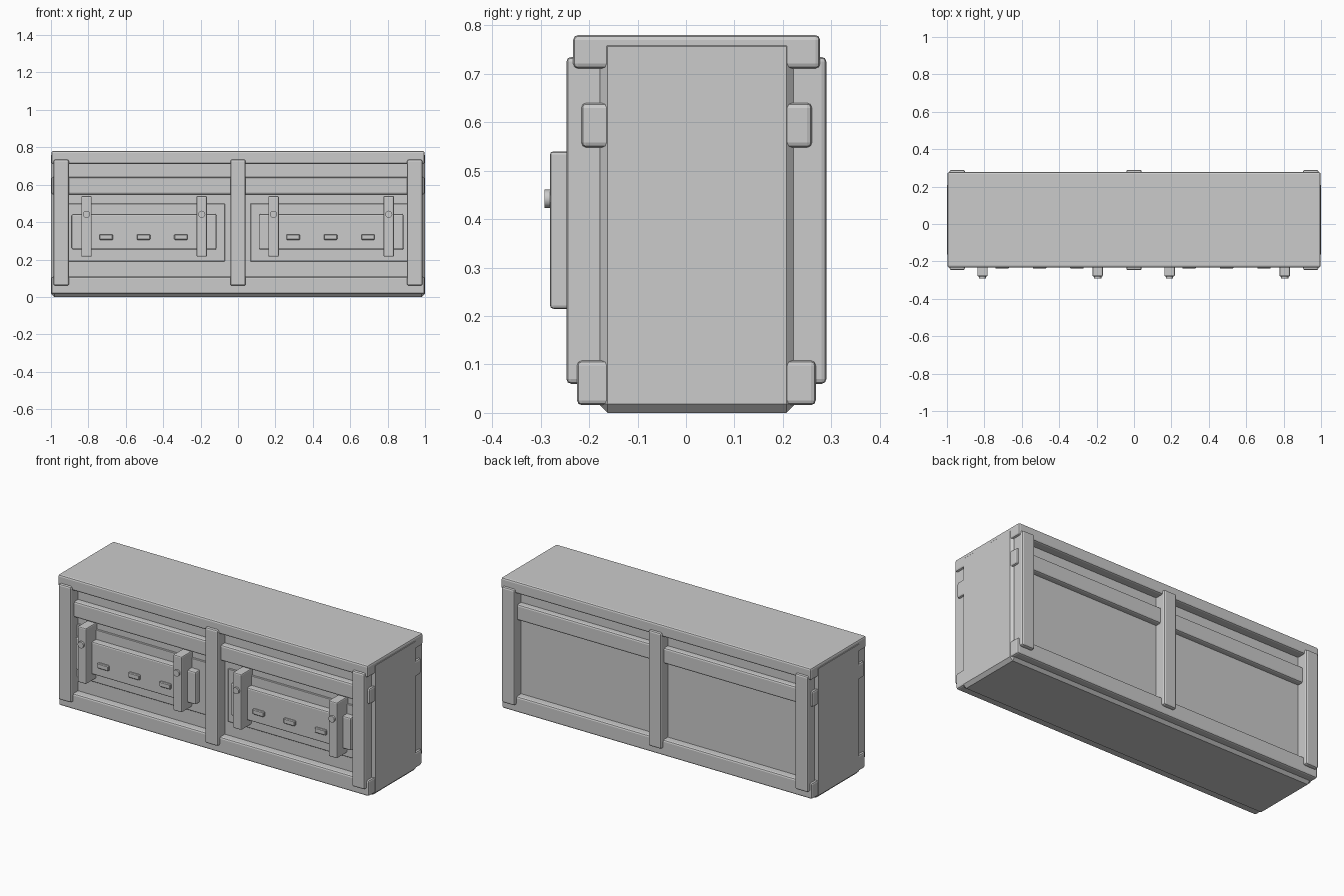
import bpy, math

if "Cube" in bpy.data.objects:
    bpy.data.objects.remove(bpy.data.objects["Cube"])


def box(name, x, y, z, bevel=0.01, segments=2):
    """Bevelled box from (min, max) ranges."""
    bpy.ops.mesh.primitive_cube_add(
        size=1, location=[(a + b) / 2 for a, b in (x, y, z)])
    ob = bpy.context.object
    ob.name = name
    ob.scale = [b - a for a, b in (x, y, z)]
    bpy.ops.object.transform_apply(location=False, rotation=False, scale=True)
    if bevel:
        m = ob.modifiers.new("Bevel", 'BEVEL')
        m.width = bevel
        m.segments = segments
    return ob


# Main body with chamfered edges
box("body", (-1, 1), (-0.18, 0.225), (0, 0.775), 0.018, 1)

# Horizontal bands wrapping front and back
X = (-0.998, 0.998)
box("top_slab", X, (-0.233, 0.277), (0.711, 0.78))
box("middle_rail", X, (-0.216, 0.26), (0.548, 0.64))
box("bottom_rail", X, (-0.225, 0.268), (0.016, 0.108))

# Upright posts, front and back
for i, cx in enumerate((-0.945, 0, 0.945)):
    span = (cx - 0.041, cx + 0.041)
    box(f"front_post_{i}", span, (-0.247, -0.17), (0.06, 0.735))
    box(f"back_post_{i}", span, (0.215, 0.29), (0.06, 0.735))

# Two identical latch assemblies on the front
for side, cx in (("left", -0.502), ("right", 0.498)):
    box(f"{side}_panel", (cx - 0.432, cx + 0.432), (-0.188, -0.15),
        (0.19, 0.5), 0.003, 1)
    box(f"{side}_plate", (cx - 0.387, cx + 0.387), (-0.226, -0.17),
        (0.253, 0.443), 0.008)
    # Raised tabs along the plate
    for i in (-1, 0, 1):
        tx = cx + 0.2 * i - 0.003
        box(f"{side}_tab_{i + 2}", (tx - 0.036, tx + 0.036),
            (-0.239, -0.21), (0.305, 0.335), 0.004, 1)
    # Vertical straps with bolts
    for i, s in enumerate((-1, 1)):
        sx = cx + 0.308 * s
        box(f"{side}_strap_{i}", (sx - 0.028, sx + 0.028),
            (-0.281, -0.17), (0.215, 0.54), 0.007)
        bpy.ops.mesh.primitive_cylinder_add(
            vertices=12, radius=0.019, depth=0.032,
            location=(sx, -0.276, 0.442), rotation=(math.pi / 2, 0, 0))
        bolt = bpy.context.object
        bolt.name = f"{side}_bolt_{i}"
        bpy.ops.object.shade_smooth_by_angle(angle=math.radians(35))
